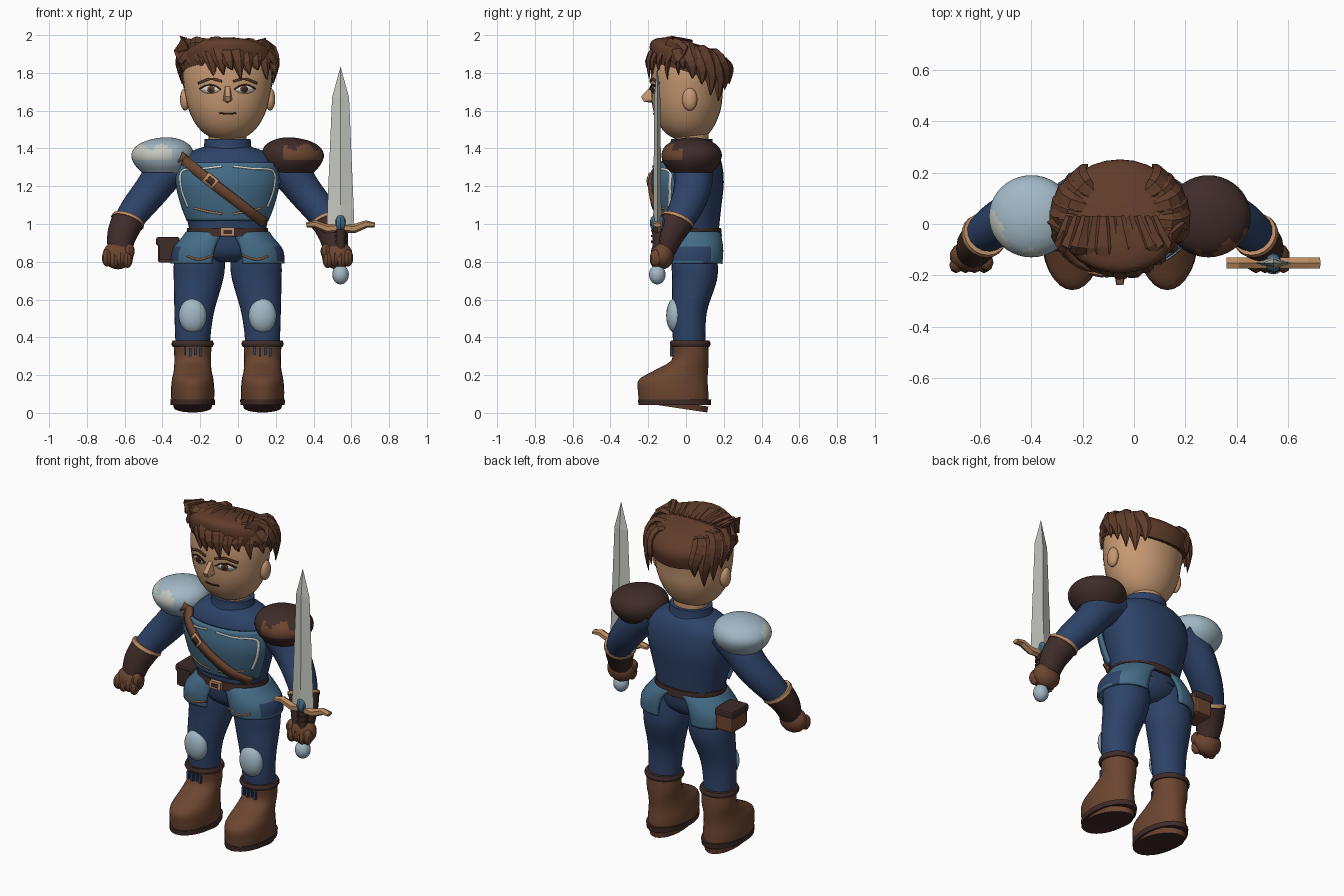
import bpy, bmesh
from math import sin, cos, pi, radians, copysign
from mathutils import Vector
from mathutils.bvhtree import BVHTree

if "Cube" in bpy.data.objects:
    bpy.data.objects.remove(bpy.data.objects["Cube"])

AXIS = -0.055  # the body's own centre line


def colour(name, *rgb):
    m = bpy.data.materials.new(name)
    m.use_nodes = True
    m.diffuse_color = (*rgb, 1)
    m.node_tree.nodes["Principled BSDF"].inputs["Base Color"].default_value = (*rgb, 1)
    return m


SKIN = colour("skin", .57, .32, .17)
HAIR = colour("hair brown", .115, .045, .024)
LEATHER = colour("leather", .15, .06, .03)
DARK = colour("dark leather", .05, .025, .022)
NAVY = colour("navy cloth", .027, .056, .14)
BLUE = colour("blue steel", .06, .155, .25)
PALE = colour("pale steel", .36, .48, .56)
TAN = colour("tan trim", .5, .26, .12)
GREY = colour("blade grey", .56, .58, .52)
WHITE = colour("eye white", .75, .73, .66)


def build(name, verts, faces, mats, smooth=40, thick=0, rule=None):
    me = bpy.data.meshes.new(name)
    me.from_pydata([tuple(v) for v in verts], [], faces)
    for m in (mats if isinstance(mats, list) else [mats]):
        me.materials.append(m)
    bm = bmesh.new()
    bm.from_mesh(me)
    bmesh.ops.recalc_face_normals(bm, faces=bm.faces)
    for f in bm.faces:
        f.smooth = smooth > 0
        if rule and rule(f.calc_center_median()):
            f.material_index = 1
    bm.to_mesh(me)
    bm.free()
    if smooth:
        me.set_sharp_from_angle(angle=radians(smooth))
    ob = bpy.data.objects.new(name, me)
    ob.location.x = AXIS
    bpy.context.collection.objects.link(ob)
    if thick:
        mod = ob.modifiers.new("thickness", "SOLIDIFY")
        mod.thickness, mod.offset = thick, 0
    return ob


def dense(rows, k):
    """Catmull-Rom interpolation of rows of numbers."""
    out = []
    for i in range(len(rows) - 1):
        a, b, c, d = rows[max(i - 1, 0)], rows[i], rows[i + 1], rows[min(i + 2, len(rows) - 1)]
        for j in range(k):
            t = j / k
            out.append([q + .5 * t * (r - p + t * (2*p - 5*q + 4*r - s + t * (3*(q - r) + s - p)))
                        for p, q, r, s in zip(a, b, c, d)])
    return out + [list(rows[-1])]


def skin_rings(rings, closed=True):
    n, step = len(rings[0]), len(rings[0]) if closed else len(rings[0]) - 1
    faces = [(i*n + j, i*n + (j+1) % n, (i+1)*n + (j+1) % n, (i+1)*n + j)
             for i in range(len(rings) - 1) for j in range(step)]
    if closed:
        faces += [tuple(range(n)), tuple(range((len(rings) - 1) * n, len(rings) * n))]
    return [v for r in rings for v in r], faces


def loft(name, rows, mat, n=28, k=4, power=1, arc=None, tilt=0, **kw):
    """Stack of ellipses: x, y, z, rx, ry. An arc (degrees from front) makes an open shell."""
    rings = []
    for x, y, z, rx, ry in dense(rows, k):
        a0, a1 = [radians(a) for a in arc] if arc else (0, 2 * pi)
        ring = []
        for j in range(n):
            t = a0 + (a1 - a0) * j / (n - 1 if arc else n)
            px, py = [copysign(abs(q) ** power, q) for q in (sin(t), -cos(t))]
            ring.append((x + rx*px, y + ry*py, z + tilt*ry*py))
        rings.append(ring)
    v, f = skin_rings(rings, not arc)
    return build(name, v, f, mat, **kw)


def tube(name, rows, mat, n=16, k=4, ref=(0, 1, 0), **kw):
    """Sweep along a path: x, y, z, width, depth."""
    rows = dense(rows, k)
    pts, rings = [Vector(r[:3]) for r in rows], []
    for i, p in enumerate(pts):
        t = (pts[min(i+1, len(pts)-1)] - pts[max(i-1, 0)]).normalized()
        side = t.cross(Vector(ref)).normalized()
        up = side.cross(t)
        rings.append([p + side*rows[i][3]*cos(a) + up*rows[i][4]*sin(a)
                      for a in (2*pi*j/n for j in range(n))])
    v, f = skin_rings(rings)
    return build(name, v, f, mat, **kw)


def ball(name, x, y, z, rx, ry, rz, mat, n=16):
    rows = [(x, y, z - rz*cos(a), max(rx*sin(a), .001), max(ry*sin(a), .001))
            for a in (pi*i/10 for i in range(11))]
    return loft(name, rows, mat, n, 1)


def box(name, x, y, z, sx, sy, sz, mat, bevel=0):
    v = [(x + i*sx/2, y + j*sy/2, z + k*sz/2) for i in (-1, 1) for j in (-1, 1) for k in (-1, 1)]
    ob = build(name, v, [(0, 1, 3, 2), (4, 6, 7, 5), (0, 4, 5, 1), (2, 3, 7, 6), (0, 2, 6, 4), (1, 5, 7, 3)], mat, 0)
    if bevel:
        mod = ob.modifiers.new("bevel", "BEVEL")
        mod.width, mod.segments = bevel, 2


def tree_of(ob):
    return BVHTree.FromPolygons([v.co for v in ob.data.vertices], [p.vertices[:] for p in ob.data.polygons])


def on_front(trees, x, z, off):
    hits = [t.ray_cast(Vector((x, -2, z)), Vector((0, 1, 0)))[0] for t in trees]
    return Vector((x, min([h.y for h in hits if h] or [-.08]) - off, z))


def ribbon(name, trees, path, width, mat, off=.004, thick=.006):
    """Band of x, z points laid on the front of other parts."""
    path, rings = [Vector(p) for p in dense(path, 8)], []
    for i, p in enumerate(path):
        t = (path[min(i+1, len(path)-1)] - path[max(i-1, 0)]).normalized()
        rings.append([on_front(trees, p.x - t.y*w, p.y + t.x*w, off) for w in (-width/2, width/2)])
    v, f = skin_rings(rings, False)
    build(name, v, f, mat, 60, thick)


def disc(name, trees, x, z, rx, rz, mat, off):
    rim = [on_front(trees, x + rx*cos(a), z + rz*sin(a), off) for a in (2*pi*i/20 for i in range(20))]
    build(name, rim + [on_front(trees, x, z, off)], [(i, (i+1) % 20, 20) for i in range(20)], mat, 60, .003)


# Torso, collar and neck
torso = loft("torso", [(0, .03, .9, .2, .14), (0, .03, .98, .205, .145), (0, .03, 1.1, .235, .158),
                       (0, .03, 1.22, .262, .17), (0, .03, 1.32, .255, .16), (0, .03, 1.38, .2, .135),
                       (0, .03, 1.41, .12, .1)], NAVY, power=.9)
loft("collar", [(0, .03, 1.37, .15, .13), (0, .03, 1.40, .128, .115), (0, .03, 1.45, .122, .11)], NAVY)
loft("neck", [(0, .03, 1.4, .1, .09), (0, .03, 1.48, .1, .09)], SKIN)
loft("pelvis", [(0, .03, .8, .09, .08), (0, .03, .85, .18, .13), (0, .03, .95, .205, .145)], NAVY)
plate = loft("chest_plate", [(0, .03, 1.02, .218, .163), (0, .03, 1.1, .25, .184), (0, .03, 1.22, .28, .203),
                             (0, .03, 1.325, .268, .19)], BLUE, arc=(-72, 72), thick=.02, power=.92)
loft("belt", [(0, .03, .935, .216, .16), (0, .03, .98, .214, .156)], DARK, k=1)
box("belt_buckle", 0, -.135, .958, .075, .02, .045, TAN)
box("belt_buckle_center", 0, -.145, .958, .045, .006, .022, DARK)

# Chest trim, strap and strap buckle
chest = [tree_of(torso), tree_of(plate)]
for s in (-1, 1):
    ribbon("chest_trim", chest, [(s*.21, 1.09), (s*.245, 1.19), (s*.24, 1.28), (s*.13, 1.293), (s*.03, 1.305)],
           .009, WHITE, .014)
    ribbon("lower_trim", chest, [(s*.18, 1.085), (s*.1, 1.065), (s*.03, 1.055)], .009, TAN, .014)
ribbon("chest_strap", chest, [(-.25, 1.355), (-.09, 1.225), (.06, 1.11), (.19, 1.01)], .053, LEATHER, .02, .022)
ribbon("strap_buckle", chest, [(-.117, 1.25), (-.063, 1.207)], .06, TAN, .033, .008)
ribbon("strap_buckle_center", chest, [(-.105, 1.241), (-.075, 1.216)], .035, DARK, .038, .006)

# Head and face
head = loft("head", [(0, .01, 1.443, .05, .05), (0, .008, 1.475, .118, .108), (0, .005, 1.53, .17, .15),
                     (0, .005, 1.61, .208, .18), (0, .005, 1.7, .228, .19), (0, .01, 1.8, .236, .195),
                     (0, .01, 1.88, .21, .175), (0, .01, 1.92, .1, .09)], SKIN, 32)
face = [tree_of(head)]
build("nose", [(-.012, -.18, 1.735), (.012, -.18, 1.735), (-.026, -.17, 1.655), (.026, -.17, 1.655),
               (-.014, -.238, 1.675), (.014, -.238, 1.675), (-.013, -.225, 1.648), (.013, -.225, 1.648),
               (0, -.17, 1.64)],
      [(0, 1, 5, 4), (4, 5, 7, 6), (0, 4, 2), (1, 3, 5), (4, 6, 2), (5, 3, 7), (6, 7, 8), (2, 6, 8), (3, 8, 7)], SKIN, 0)
ribbon("mouth", face, [(-.045, 1.588), (0, 1.583), (.045, 1.587)], .006, DARK)
for s in (-1, 1):
    ball("ear", s*.225, .02, 1.66, .027, .04, .06, SKIN)
    disc("eye_white", face, s*.092, 1.712, .05, .021, WHITE, .003)
    disc("iris", face, s*.088, 1.713, .019, .02, LEATHER, .006)
    disc("pupil", face, s*.088, 1.713, .009, .011, DARK, .009)
    ribbon("eyelid", face, [(s*.035, 1.712), (s*.07, 1.733), (s*.11, 1.735), (s*.148, 1.715)], .007, DARK, .007)
    ribbon("eyebrow", face, [(s*.03, 1.755), (s*.09, 1.768), (s*.155, 1.745)], .012, HAIR, .005)

# Hair: a cap, a swept fringe and locks round the sides
loft("hair_cap", [(0, .025, 1.8, .24, .207), (0, .03, 1.88, .25, .222), (0, .03, 1.925, .215, .195),
                  (0, .03, 1.955, .12, .11), (0, .03, 1.96, .01, .01)], HAIR, tilt=-.28)


def lock(spots, ref):
    tube("hair_lock", [(*p, w, w*.5) for p, w in zip(spots, (.022, .045, .046, .036, .003))],
         HAIR, 6, 2, ref, smooth=0)


for i in range(11):
    x = -.235 + .046 * i
    back, z = .35 * x * x / .055, .01 * (i % 2) + .09 * abs(x + .08)
    lock([(x*.7 - .03, .03, 1.965 - z/2), (x*.9 - .02, -.09, 1.975 - z), (x - .005, -.165 + back*.5, 1.94 - z),
          (x + .012, -.2 + back*.5, 1.87 - z/2), (x + .03, -.2 + back*.5, 1.765 + .025*(i % 3))], (0, -1, .4))
for s in (-1, 1):
    for i, tip_z in enumerate((1.82, 1.77, 1.74, 1.68, 1.65, 1.71)):
        a = radians(68 + i * 13)
        b, top = a + .2, 1.96 - .009 * i + .012 * (i % 2)
        lock([(s*.25*r*sin(q), .025 - .22*r*cos(q), z) for q, r, z in
              ((a, .45, top - .02), (a, .8, top - .02), (a + .1, .99, top - .075),
               (b, 1.03, (tip_z + top - .06) / 2), (b, 1.0, tip_z))], (s*sin(a), -cos(a), .3))

for s in (-1, 1):
    side = "left_" if s > 0 else "right_"
    # Arms, gauntlets and fists
    tube(side + "arm", [(s*.23, .04, 1.33, .09, .1), (s*.33, .04, 1.27, .1, .105), (s*.41, .03, 1.17, .092, .098),
                        (s*.49, -.01, 1.07, .083, .087), (s*.55, -.06, .98, .07, .07)], NAVY)
    tube(side + "gauntlet", [(s*.53, -.045, 1.015, .086, .086), (s*.56, -.085, .94, .078, .075),
                             (s*.572, -.115, .86, .064, .06)], DARK)
    tube(side + "gauntlet_rim", [(s*.525, -.04, 1.026, .088, .088), (s*.531, -.047, 1.01, .091, .091)], TAN, 20, 1)
    ball(side + "palm", s*.58, -.125, .835, .084, .062, .075, LEATHER, 14)
    for i in range(4):
        ball(side + "finger", s*(.53 + .036*i), -.16, .812 + .008*(i % 2), .027, .032, .045, LEATHER, 8)
    ball(side + "thumb", s*.52, -.15, .855, .028, .035, .04, LEATHER, 8)

    # Shoulder guards with a worn front patch
    loft(side + "pauldron", [(s*.34, .03, 1.272, .115, .11), (s*.343, .03, 1.315, .15, .145),
                             (s*.345, .03, 1.365, .165, .16), (s*.34, .03, 1.41, .146, .142),
                             (s*.333, .03, 1.44, .1, .098), (s*.325, .03, 1.455, .045, .045),
                             (s*.325, .03, 1.458, .01, .01)],
         [DARK, LEATHER] if s > 0 else [PALE, GREY], 40, 4,
         rule=lambda c: c.y < .02 + .04*sin(60*c.x) and 1.335 < c.z < 1.41 + .02*sin(50*c.x) and abs(c.x) > .3)

    # Hip armour with a cloth panel at the side
    loft(side + "hip_plate", [(s*.14, .035, .79, .155, .15), (s*.13, .035, .86, .157, .155),
                              (s*.1, .035, .92, .14, .148), (s*.06, .035, .955, .155, .14)],
         [BLUE, NAVY], arc=(s*-22, s*190), thick=.015,
         rule=lambda c: abs(c.x) > .2 and -.06 < c.y < .13 and .805 - .1*c.y < c.z < .875)
    tube(side + "hip_trim", [(s*.075, -.125, .835, .005, .004), (s*.15, -.128, .812, .006, .005),
                             (s*.215, -.11, .83, .005, .004)], TAN, 6)

    # Legs, knee guards and boots
    loft(side + "leg", [(s*.13, .04, .92, .1, .11), (s*.148, .045, .8, .134, .122), (s*.155, .045, .7, .13, .118),
                        (s*.175, .02, .55, .107, .094), (s*.183, .015, .44, .096, .088),
                        (s*.185, .02, .34, .09, .085)], NAVY)
    ball(side + "knee_guard", s*.185, -.058, .515, .074, .047, .092, PALE, 20)
    loft(side + "boot", [(s*.185, .022, .36, .1, .096), (s*.185, .022, .28, .097, .098), (s*.185, -.025, .225, .1, .142),
                         (s*.185, -.068, .175, .11, .182), (s*.185, -.068, .11, .115, .186),
                         (s*.185, -.064, .06, .112, .184)], LEATHER)
    loft(side + "heel_wedge", [(s*.185, -.06, .06, .108, .178), (s*.185, -.06, .028, .1, .172)], [LEATHER, DARK],
         k=1, tilt=-.15, rule=lambda c: abs(c.y + .06) < .02 and abs(abs(c.x) - .185) < .02)
    loft(side + "boot_sole", [(s*.185, -.06, .043, .117, .192), (s*.185, -.06, .072, .119, .194)], DARK, k=1)
    loft(side + "boot_cuff", [(s*.185, .022, .35, .106, .102), (s*.185, .022, .365, .112, .108),
                              (s*.185, .022, .382, .106, .102)], DARK)
    for i in range(4):
        box(side + "boot_lace", s*.185 + (i - 1.5)*.027, -.077, .33 - .008*(i % 2), .013, .014, .045, NAVY)

# Belt pouch
box("pouch", -.312, .09, .86, .115, .145, .13, LEATHER, .015)
box("pouch_flap", -.316, .09, .908, .124, .155, .045, DARK, .01)
box("pouch_front", -.318, .015, .86, .09, .012, .1, DARK)

# Sword
X, Y = .598, -.152
loft("blade", [(X, Y, .99, .073, .022), (X, Y, 1.1, .069, .021), (X, Y, 1.67, .045, .016), (X, Y, 1.83, .001, .001)],
     GREY, 4, 1, smooth=0)
tube("guard", [(X + a*.182, Y, z, w, .024) for a, z, w in
               ((-1, .995, .012), (-.75, 1.0, .02), (-.4, .975, .024), (0, .98, .027),
                (.4, .975, .024), (.75, 1.0, .02), (1, .995, .012))], TAN, 6, 1, smooth=0)
ball("guard_gem", X, Y, 1.005, .032, .04, .048, BLUE, 8)
loft("grip", [(X, Y, .75, .024, .024), (X, Y, .97, .027, .027)], DARK, 10, 1)
for i in range(3):
    loft("grip_ring", [(X, Y, .9 + .03*i, .033, .033), (X, Y, .912 + .03*i, .033, .033)], DARK, 10, 1)
ball("pommel", X, Y, .732, .044, .044, .052, PALE)
